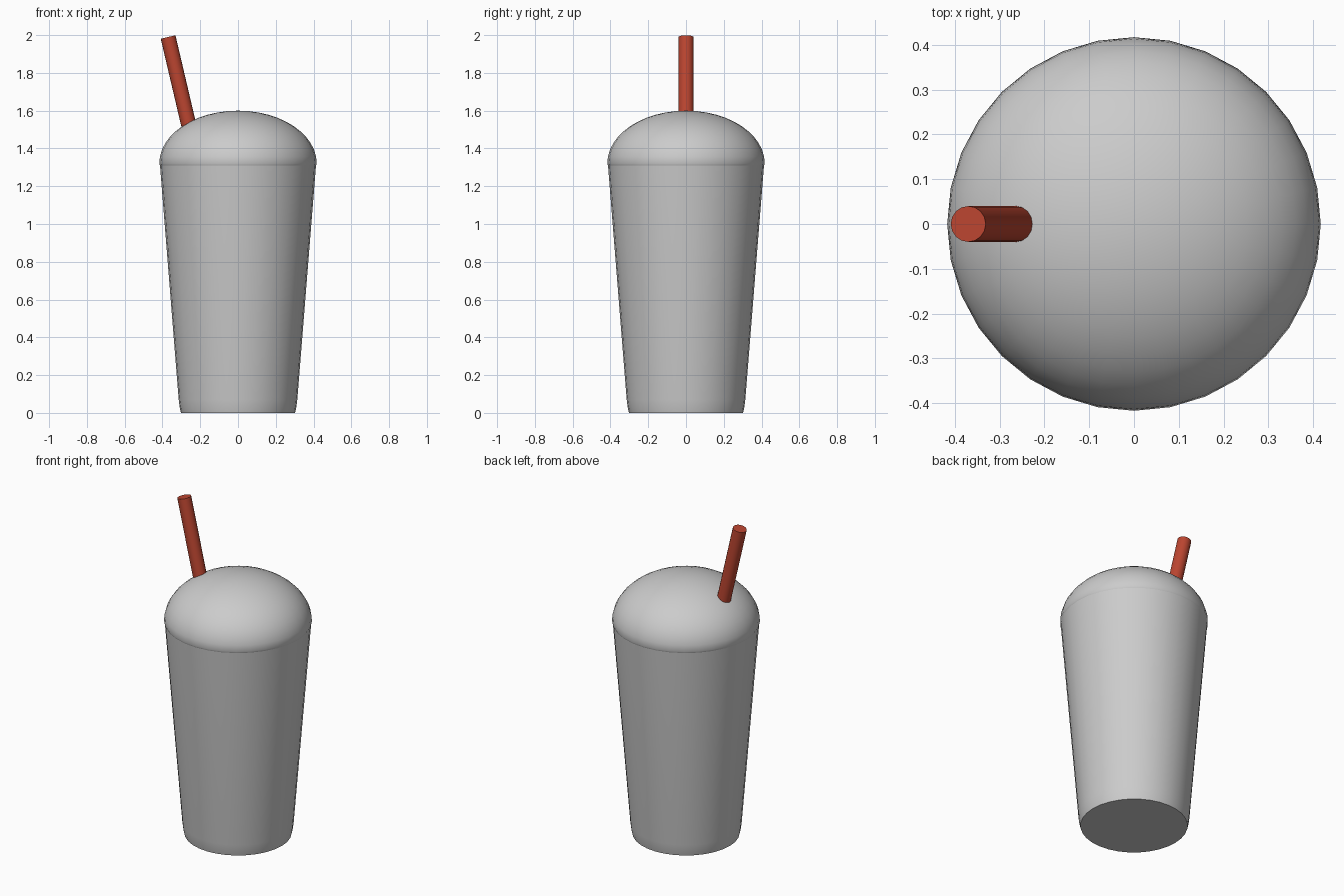
import bpy, bmesh, math
from mathutils import Vector

if "Cube" in bpy.data.objects:
    bpy.data.objects.remove(bpy.data.objects["Cube"])


def finish(name, bm, angle=40):
    bmesh.ops.recalc_face_normals(bm, faces=bm.faces)
    mesh = bpy.data.meshes.new(name)
    bm.to_mesh(mesh)
    bm.free()
    obj = bpy.data.objects.new(name, mesh)
    bpy.context.collection.objects.link(obj)
    bpy.ops.object.select_all(action='DESELECT')
    obj.select_set(True)
    bpy.context.view_layer.objects.active = obj
    bpy.ops.object.shade_smooth_by_angle(angle=math.radians(angle))
    return obj


def lathe(name, profile, sides=32):
    bm = bmesh.new()
    verts = [bm.verts.new((r, 0, z)) for r, z in profile]
    edges = [bm.edges.new(pair) for pair in zip(verts, verts[1:])]
    bmesh.ops.spin(bm, geom=verts + edges, cent=(0, 0, 0), axis=(0, 0, 1),
                   angle=2 * math.pi, steps=sides, use_merge=True)
    bmesh.ops.remove_doubles(bm, verts=bm.verts, dist=1e-4)
    return finish(name, bm)


# Tapered cup with a slightly tucked-in foot
lathe("cup", [(0, 0), (0.302, 0), (0.309, 0.03), (0.314, 0.07), (0.413, 1.31)])

# Domed lid, a half ellipse meeting the cup rim
dome = [(0.413, 1.31)]
for i in range(13):
    a = i / 12 * math.pi / 2
    dome.append((0.417 * math.cos(a), 1.32 + 0.28 * math.sin(a)))
dome[-1] = (0, 1.6)
lathe("dome_lid", dome)

# Leaning straw that passes through the lid
top, low = Vector((-0.37, 0, 1.99)), Vector((-0.24, 0, 1.435))
axis = top - low
bm = bmesh.new()
bmesh.ops.create_cone(bm, cap_ends=True, segments=16, radius1=0.04,
                      radius2=0.04, depth=axis.length)
straw = finish("straw", bm)
straw.location = (top + low) / 2
straw.rotation_euler = axis.to_track_quat('Z', 'Y').to_euler()

red = bpy.data.materials.new("straw_red")
red.diffuse_color = (0.5, 0.06, 0.03, 1)
red.use_nodes = True
red.node_tree.nodes["Principled BSDF"].inputs["Base Color"].default_value = red.diffuse_color
straw.data.materials.append(red)
